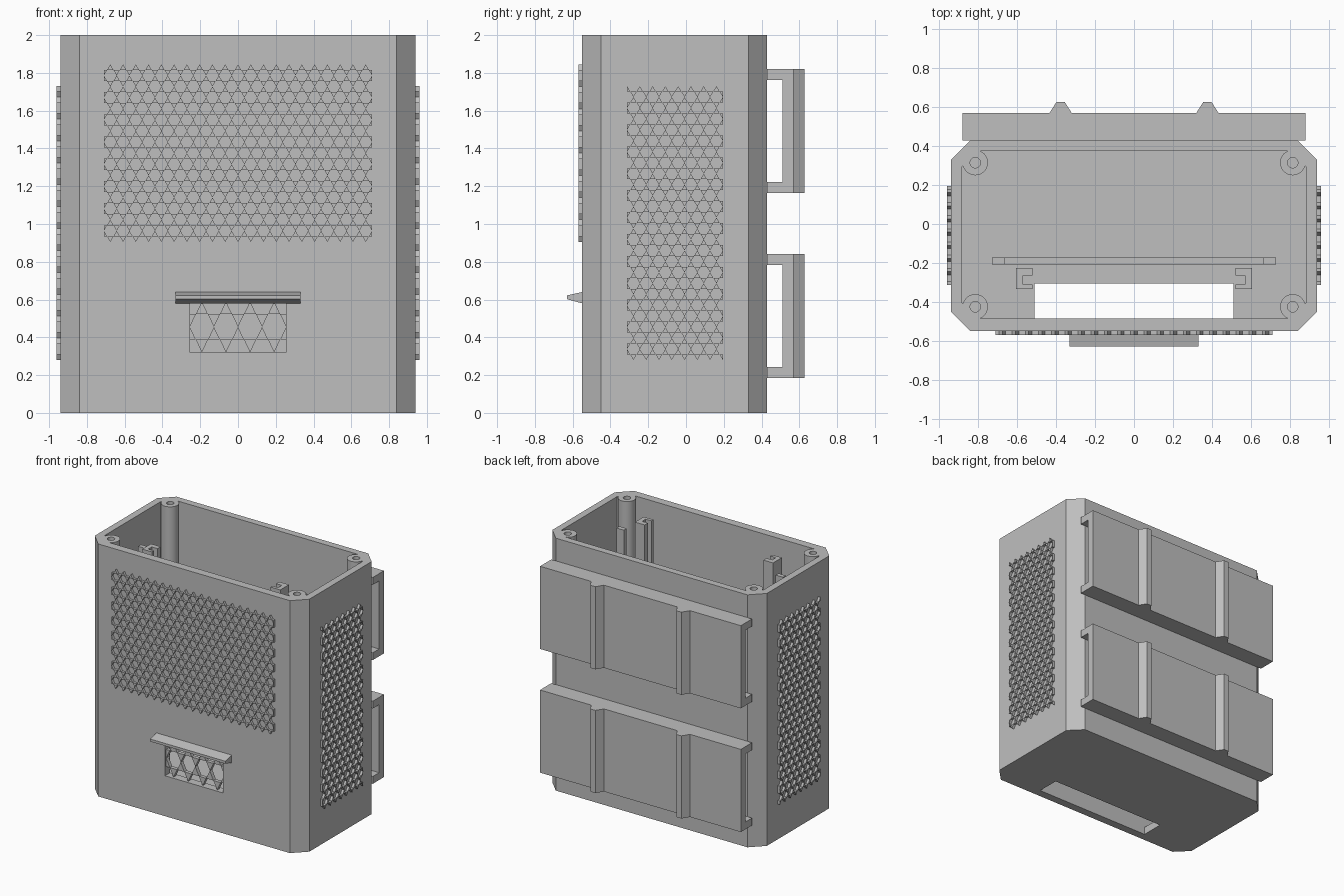
import bpy
import bmesh
import math

cube = bpy.data.objects.get("Cube")
if cube:
    bpy.data.objects.remove(cube)

grey = bpy.data.materials.new("plain grey")
grey.use_nodes = True
GREY = (0.52, 0.52, 0.52, 1)
grey.diffuse_color = GREY
grey.node_tree.nodes["Principled BSDF"].inputs["Base Color"].default_value = GREY

# Maps (profile u, profile v, depth) to (x, y, z) for each extrusion axis
AXES = {
    "x": lambda u, v, d: (d, u, v),
    "y": lambda u, v, d: (u, d, v),
    "z": lambda u, v, d: (u, v, d),
}


def prisms(name, profiles, axis, lo, hi):
    """Extrude one or more closed profiles along an axis into one object."""
    bm = bmesh.new()
    place = AXES[axis]
    for pts in profiles:
        a = [bm.verts.new(place(u, v, lo)) for u, v in pts]
        b = [bm.verts.new(place(u, v, hi)) for u, v in pts]
        bm.faces.new(a)
        bm.faces.new(b[::-1])
        for i in range(len(pts)):
            j = (i + 1) % len(pts)
            bm.faces.new((a[j], a[i], b[i], b[j]))
    bmesh.ops.recalc_face_normals(bm, faces=bm.faces)
    mesh = bpy.data.meshes.new(name)
    bm.to_mesh(mesh)
    bm.free()
    mesh.materials.append(grey)
    obj = bpy.data.objects.new(name, mesh)
    bpy.context.collection.objects.link(obj)
    return obj


def rect(u0, u1, v0, v1):
    return [(u0, v0), (u1, v0), (u1, v1), (u0, v1)]


def chamfered(w, v0, v1, c):
    return [(-w + c, v0), (w - c, v0), (w, v0 + c), (w, v1 - c),
            (w - c, v1), (-w + c, v1), (-w, v1 - c), (-w, v0 + c)]


def circle(x, y, r, n=32):
    return [(x + r * math.cos(math.tau * i / n), y + r * math.sin(math.tau * i / n))
            for i in range(n)]


def combine(obj, tool, operation):
    """Apply a boolean and delete the tool object."""
    mod = obj.modifiers.new("cut", "BOOLEAN")
    mod.operation = operation
    mod.solver = "EXACT"
    mod.object = tool
    graph = bpy.context.evaluated_depsgraph_get()
    mesh = bpy.data.meshes.new_from_object(obj.evaluated_get(graph))
    obj.modifiers.clear()
    obj.data = mesh
    bpy.data.objects.remove(tool)


def grille(name, axis, lo, hi, box, cols, rows):
    """Rows of triangles that leave a honeycomb of hexagons between them."""
    u0, u1, v0, v1 = box
    p = (u1 - u0) / cols
    h = (v1 - v0) / rows
    tris = []
    for r in range(rows):
        base, mid, top = v0 + r * h, v0 + (r + 0.5) * h, v0 + (r + 1) * h
        for k in range(int(2 * cols) + 2):
            c = u0 + k * p / 2
            left, right = max(c - p / 4, u0), min(c + p / 4, u1)
            if right - left < p * 0.2:
                continue
            apex = base if (k + r) % 2 else top
            tris.append([(left, mid), (right, mid), (min(c, u1), apex)])
    return prisms(name, tris, axis, lo, hi)


# Hollow case with chamfered corners
FLOOR = 0.06
FRONT, BACK = -0.55, 0.43
case = prisms("case", [chamfered(0.94, FRONT, BACK, 0.1)], "z", 0, 2)
combine(case, prisms("cavity", [chamfered(0.885, -0.485, 0.375, 0.082)], "z", FLOOR, 2.2),
        "DIFFERENCE")

# Round screw posts in the corners
centres = [(x, y) for x in (-0.815, 0.815) for y in (-0.425, 0.315)]
combine(case, prisms("posts", [circle(x, y, 0.065) for x, y in centres], "z", 0.03, 2), "UNION")
combine(case, prisms("screw_holes", [circle(x, y, 0.027, 20) for x, y in centres], "z", 1.7, 2.2),
        "DIFFERENCE")

# Slot in the floor and outlet window in the front wall
combine(case, prisms("floor_slot", [rect(-0.51, 0.51, -0.485, -0.305)], "z", -0.1, 0.1),
        "DIFFERENCE")
combine(case, prisms("window", [rect(-0.255, 0.255, 0.32, 0.59)], "y", -0.7, -0.45),
        "DIFFERENCE")
bpy.context.view_layer.objects.active = case
case.select_set(True)
bpy.ops.object.shade_smooth_by_angle(angle=math.radians(30))
case.select_set(False)

# Vent grilles
grille("front_vent", "y", FRONT - 0.02, FRONT, (-0.71, 0.71, 0.905, 1.845), 21, 16)
grille("window_grille", "y", FRONT + 0.015, FRONT + 0.045, (-0.255, 0.255, 0.32, 0.59), 4, 2)
for side, name in ((1, "left_vent"), (-1, "right_vent")):
    lo, hi = sorted((side * 0.94, side * 0.96))
    grille(name, "x", lo, hi, (-0.312, 0.195, 0.28, 1.73), 7.5, 25)

# Tapered hood above the window
prisms("window_hood", [[(FRONT, 0.58), (-0.63, 0.602), (-0.63, 0.622), (FRONT, 0.64)]],
       "x", -0.33, 0.33)

# Two C-shaped back brackets with tapered ribs
for name, z0, z1 in (("upper", 1.165, 1.82), ("lower", 0.185, 0.84)):
    t = 0.058
    channel = [(BACK, z0), (0.57, z0), (0.57, z1), (BACK, z1), (BACK, z1 - t),
               (0.51, z1 - t), (0.51, z0 + t), (BACK, z0 + t)]
    prisms(name + "_bracket", [channel], "x", -0.88, 0.88)
    ribs = [[(c - 0.057, 0.57), (c + 0.057, 0.57), (c + 0.021, 0.627), (c - 0.021, 0.627)]
            for c in (-0.377, 0.377)]
    prisms(name + "_bracket_ribs", ribs, "z", z0, z1)

# Inner board guides: slotted posts, thin posts and a low ridge
slotted = [(0.605, -0.225), (0.52, -0.225), (0.52, -0.265), (0.57, -0.265),
           (0.57, -0.31), (0.52, -0.31), (0.52, -0.335), (0.605, -0.335)]
for side, name in ((1, "left"), (-1, "right")):
    prisms(name + "_slotted_guide", [[(side * x, y) for x, y in slotted]], "z", FLOOR, 1.94)
    prisms(name + "_thin_guide", [[(side * x, y) for x, y in rect(0.665, 0.73, -0.208, -0.172)]],
           "z", FLOOR, 1.88)
prisms("floor_ridge", [rect(-0.665, 0.665, -0.208, -0.172)], "z", FLOOR, FLOOR + 0.05)
